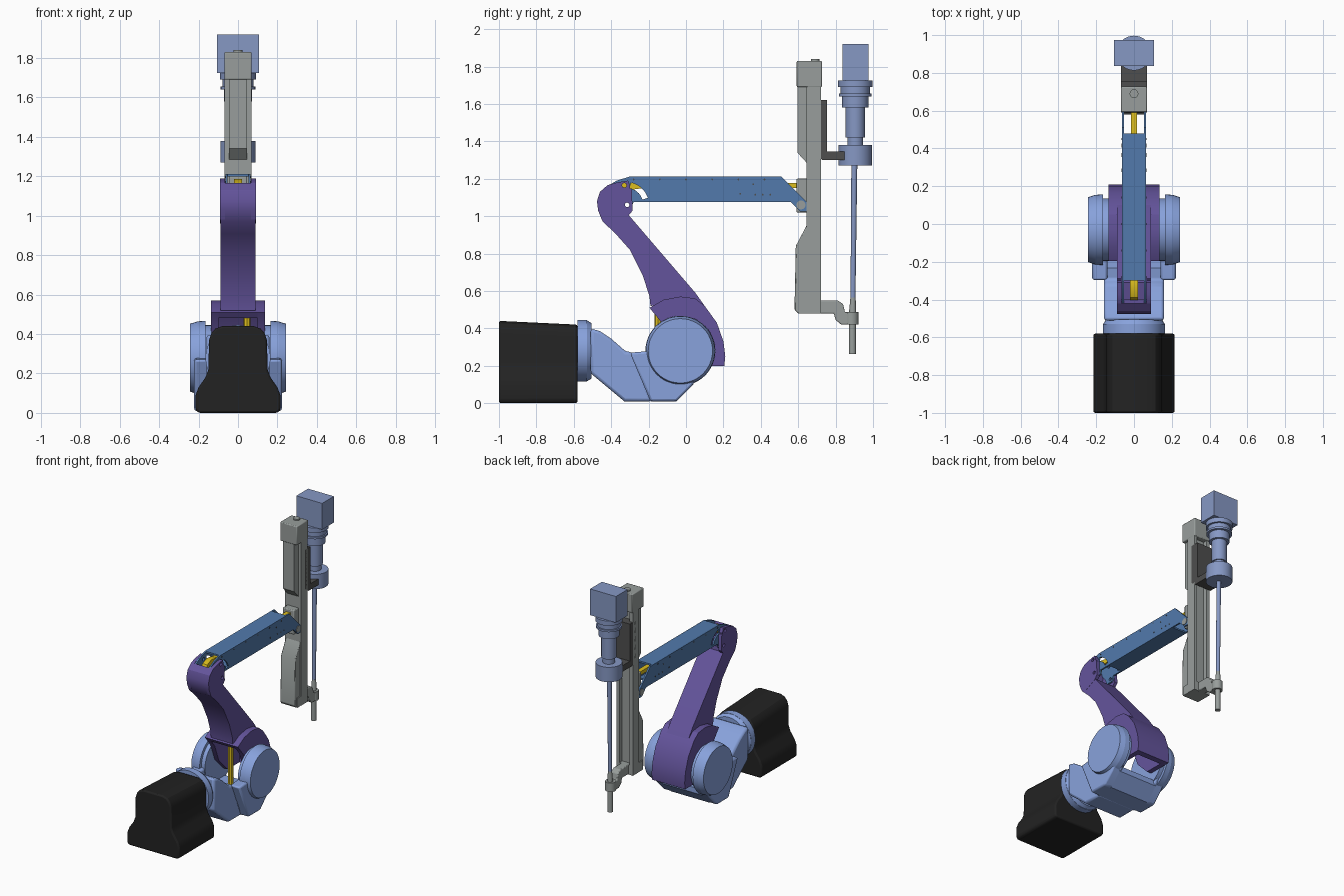
import bpy, bmesh, math
from mathutils import Vector

old = bpy.data.objects.get("Cube")
if old:
    bpy.data.objects.remove(old)


def material(name, *srgb):
    lin = [((c / 255 + 0.055) / 1.055) ** 2.4 if c > 10 else c / 3295 for c in srgb] + [1]
    m = bpy.data.materials.new(name)
    m.use_nodes = True
    m.diffuse_color = lin
    m.node_tree.nodes["Principled BSDF"].inputs["Base Color"].default_value = lin
    return m


BLACK = material("black", 34, 34, 34)
LIGHT = material("light blue", 136, 162, 220)
PURPLE = material("purple", 100, 84, 156)
STEEL = material("steel blue", 82, 122, 172)
GREY = material("grey", 152, 158, 156)
DARK = material("dark grey", 78, 78, 78)
YELLOW = material("yellow", 220, 190, 30)
MOTOR = material("grey blue", 134, 152, 196)
parts = []


def finish(name, bm, mat, bevel=0):
    bmesh.ops.recalc_face_normals(bm, faces=bm.faces)
    me = bpy.data.meshes.new(name)
    bm.to_mesh(me)
    bm.free()
    ob = bpy.data.objects.new(name, me)
    bpy.context.collection.objects.link(ob)
    me.materials.append(mat)
    if bevel:
        b = ob.modifiers.new("bevel", "BEVEL")
        b.width, b.segments, b.limit_method = bevel, 2, "ANGLE"
        b.angle_limit = math.radians(40)
    parts.append(ob)
    return ob


def prism(name, pts, a, b, mat, bevel=0, axis="x"):
    """Extrude a (y, z) profile along x, or an (x, z) profile along y."""
    bm = bmesh.new()
    place = (lambda p, t: (t, *p)) if axis == "x" else (lambda p, t: (p[0], t, p[1]))
    lo = [bm.verts.new(place(p, a)) for p in pts]
    hi = [bm.verts.new(place(p, b)) for p in pts]
    bm.faces.new(lo)
    bm.faces.new(hi)
    for i in range(len(pts)):
        j = (i + 1) % len(pts)
        bm.faces.new((lo[i], lo[j], hi[j], hi[i]))
    return finish(name, bm, mat, bevel)


def pair(name, pts, a, b, mat, bevel=0):
    return [prism(side + name, pts, s * a, s * b, mat, bevel)
            for s, side in ((1, "left_"), (-1, "right_"))]


def box(name, x, y, z, mat, bevel=0):
    return prism(name, [(y[0], z[0]), (y[1], z[0]), (y[1], z[1]), (y[0], z[1])],
                 x[0], x[1], mat, bevel)


def rod(name, p, q, r, mat, r2=None, n=32):
    p, q = Vector(p), Vector(q)
    bm = bmesh.new()
    bmesh.ops.create_cone(bm, cap_ends=True, segments=n, radius1=r,
                          radius2=r if r2 is None else r2, depth=(q - p).length)
    rot = (q - p).to_track_quat("Z", "Y").to_matrix().to_4x4()
    bmesh.ops.transform(bm, matrix=rot, verts=bm.verts)
    bmesh.ops.translate(bm, vec=(p + q) / 2, verts=bm.verts)
    return finish(name, bm, mat)


# Black rear-drive cover
half = [(0.2, 0), (0.215, 0.015), (0.215, 0.09), (0.2, 0.13), (0.165, 0.18), (0.15, 0.22),
        (0.147, 0.37), (0.135, 0.405), (0.115, 0.428), (0.08, 0.44)]
cover = prism("base_cover", half + [(-x, z) for x, z in reversed(half)], -1, -0.58,
              BLACK, 0.012, "y")
for v in cover.data.vertices:
    if v.co.y > -0.7 and v.co.z > 0.3:
        v.co.z -= 0.02

# Base flange, neck and cradle
rod("base_flange", (0, -0.58, 0.28), (0, -0.53, 0.28), 0.165, LIGHT, n=40)
rod("flange_ring", (0, -0.53, 0.28), (0, -0.505, 0.28), 0.163, LIGHT, 0.148, 40)
prism("base_neck", [(-0.51, 0.4), (-0.46, 0.385), (-0.4, 0.345), (-0.32, 0.275), (-0.29, 0.275),
                    (-0.18, 0.01), (-0.33, 0.01), (-0.51, 0.16)], -0.16, 0.16, LIGHT, 0.02)
prism("cradle_floor", [(-0.25, 0.14), (-0.19, 0.01), (-0.05, 0.01), (0.04, 0.1), (0.04, 0.14)],
      -0.16, 0.16, LIGHT)
pair("cradle_cheek", [(-0.3, 0.27), (-0.19, 0.01), (-0.05, 0.01), (0.03, 0.09), (0.1, 0.2),
                      (0.1, 0.28), (-0.18, 0.28)], 0.14, 0.222, LIGHT, 0.012)
for s, side in ((1, "left"), (-1, "right")):
    for label, a, b, r, r2 in (("bearing", 0.135, 0.165, 0.165, 0.165),
                               ("wheel", 0.165, 0.205, 0.187, 0.184),
                               ("wheel_cap", 0.205, 0.243, 0.184, 0.172)):
        rod(f"{side}_{label}", (s * a, -0.03, 0.28), (s * b, -0.03, 0.28), r, LIGHT, r2, 48)

# Lower arm hub: hollow shell open toward the front
crown = [(-0.195, 0.51), (-0.12, 0.553), (-0.03, 0.57), (0.05, 0.56), (0.1, 0.52),
         (0.165, 0.43), (0.2, 0.33), (0.21, 0.25), (0.205, 0.2)]
prism("hub_shell", crown + [(0.16, 0.2), (0.16, 0.31), (0.12, 0.41), (0.05, 0.5), (-0.03, 0.53),
                            (-0.12, 0.515), (-0.17, 0.48)], -0.11, 0.11, PURPLE)
pair("hub_cheek", crown + [(0.02, 0.2), (-0.08, 0.3), (-0.13, 0.43)], 0.1, 0.136, PURPLE)
rod("balance_link", (0.046, -0.15, 0.17), (0.046, -0.15, 0.515), 0.018, YELLOW, n=8)

# Lower arm with a forked head
prism("lower_arm", [(-0.42, 1.165), (-0.46, 1.13), (-0.476, 1.08), (-0.47, 1.03), (-0.445, 0.97),
                    (-0.38, 0.91), (-0.3, 0.82), (-0.23, 0.68), (-0.195, 0.57), (-0.19, 0.52),
                    (0, 0.54), (0.1, 0.52), (0.05, 0.59), (-0.31, 1.01), (-0.4, 0.99),
                    (-0.425, 1.05), (-0.4, 1.13)], -0.09, 0.09, PURPLE)
head = pair("arm_head_cheek", [(-0.42, 1.165), (-0.37, 1.18), (-0.31, 1.19), (-0.29, 1.14),
                               (-0.285, 1.03), (-0.31, 1.0), (-0.4, 0.96), (-0.45, 0.98),
                               (-0.47, 1.03), (-0.476, 1.08), (-0.46, 1.13)],
            0.066, 0.091, PURPLE)

# Forearm: hollow box beam
beam = pair("forearm_side", [(-0.43, 1.155), (-0.37, 1.19), (-0.3, 1.212), (0.51, 1.212),
                             (0.65, 1.07), (0.65, 1.025), (0.61, 1.025), (0.56, 1.075),
                             (-0.28, 1.075), (-0.3, 1.035), (-0.35, 1.035), (-0.37, 1.08)],
            0.052, 0.064, STEEL)
box("forearm_top", (-0.053, 0.053), (-0.3, 0.48), (1.2, 1.212), STEEL)
box("forearm_bottom", (-0.053, 0.053), (-0.2, 0.48), (1.075, 1.087), STEEL)
bolts = [(-0.28 + 0.14 * i, 1.196) for i in range(6)]
bolts += [(0.29, 1.12), (0.36, 1.17), (0.37, 1.115), (0.41, 1.115), (0.45, 1.115)]
for y, z in bolts:
    for s in (-1, 1):
        rod("forearm_bolt", (s * 0.06, y, z), (s * 0.066, y, z), 0.005, DARK, n=8)

# Slots and pin holes through the joints
arc = [(r, math.radians(a)) for r, span in ((0.092, range(18, 79, 12)), (0.122, range(78, 17, -12)))
       for a in span]
slot = [(-0.32 + r * math.cos(a), 1.06 + r * math.sin(a)) for r, a in arc]
cutters = [prism("slot_cutter", slot, -0.2, 0.2, DARK)]
for y, z in ((-0.33, 1.165), (-0.315, 1.06)):
    cutters.append(rod("pin_cutter", (-0.2, y, z), (0.2, y, z), 0.012, DARK, n=16))
for cut in cutters:
    cut.hide_render = True
    parts.remove(cut)
bpy.context.view_layer.update()
for ob in head + beam:
    for cut in cutters:
        mod = ob.modifiers.new("hole", "BOOLEAN")
        mod.operation, mod.object = "DIFFERENCE", cut
        bpy.context.view_layer.objects.active = ob
        bpy.ops.object.modifier_apply(modifier=mod.name)
for cut in cutters:
    bpy.data.objects.remove(cut)

# Yellow parallel linkage inside the forearm
prism("link_crank", [(-0.41, 1.12), (-0.39, 1.165), (-0.34, 1.185), (-0.27, 1.175), (-0.23, 1.15),
                     (-0.3, 1.14), (-0.36, 1.145), (-0.385, 1.1)], -0.02, 0.02, YELLOW)
box("link_rod", (-0.017, 0.017), (-0.28, 0.6), (1.15, 1.178), YELLOW)

# Vertical column
box("column_web", (-0.066, 0.066), (0.645, 0.69), (0.49, 1.72), GREY)
for s, side in ((1, "left"), (-1, "right")):
    box(side + "_column_flange", sorted((s * 0.042, s * 0.068)), (0.65, 0.722), (0.48, 1.72), GREY)
    rod(side + "_wrist_pin", (s * 0.05, 0.615, 1.06), (s * 0.068, 0.615, 1.06), 0.024, GREY)
box("column_head", (-0.069, 0.069), (0.592, 0.727), (1.69, 1.83), GREY, 0.006)
prism("column_front_rib", [(0.595, 1.7), (0.595, 1.34), (0.65, 1.28), (0.66, 1.7)],
      -0.046, 0.046, GREY)
prism("column_lower_block", [(0.65, 0.96), (0.587, 0.84), (0.58, 0.5), (0.6, 0.48), (0.69, 0.48),
                             (0.69, 0.96)], -0.06, 0.06, GREY, 0.006)
box("column_foot", (-0.067, 0.067), (0.6, 0.72), (0.48, 0.55), GREY)
box("column_pivot", (-0.046, 0.046), (0.59, 0.66), (1.02, 1.2), GREY, 0.006)
rod("column_knob", (0, 0.69, 1.82), (0, 0.69, 1.84), 0.023, GREY)

# Carriage bracket and lower spindle guide
prism("carriage_bracket", [(0.69, 1.62), (0.755, 1.62), (0.755, 1.345), (0.85, 1.345),
                           (0.85, 1.3), (0.73, 1.3), (0.69, 1.33)], -0.068, 0.068, DARK)
prism("guide_arm", [(0.71, 0.55), (0.81, 0.55), (0.84, 0.53), (0.85, 0.485), (0.89, 0.485),
                    (0.89, 0.42), (0.83, 0.42), (0.8, 0.445), (0.79, 0.48), (0.71, 0.48)],
      -0.03, 0.03, GREY, 0.006)
rod("guide_collar", (0, 0.885, 0.42), (0, 0.885, 0.487), 0.037, GREY)
rod("spindle_tip", (0, 0.89, 0.262), (0, 0.89, 0.46), 0.019, GREY)
rod("spindle_sleeve", (0, 0.89, 0.46), (0, 0.893, 0.565), 0.021, GREY, 0.014)
rod("spindle_shaft", (0, 0.892, 0.5), (0, 0.9, 1.28), 0.013, MOTOR, 0.016)

# Drive unit stacked on the spindle
for name, z0, z1, r in (("drive_collar", 1.27, 1.38, 0.09), ("drive_neck", 1.38, 1.43, 0.042),
                        ("drive_tube", 1.42, 1.58, 0.052), ("drive_step", 1.58, 1.64, 0.07),
                        ("drive_ring", 1.64, 1.655, 0.088), ("drive_drum", 1.655, 1.69, 0.078),
                        ("drive_plate", 1.69, 1.725, 0.092)):
    rod(name, (0, 0.905, z0), (0, 0.905, z1), r, MOTOR)
box("drive_motor", (-0.106, 0.106), (0.837, 0.975), (1.725, 1.92), MOTOR)

# Smooth the curved surfaces, keep hard edges
bpy.ops.object.select_all(action="DESELECT")
for ob in parts:
    ob.select_set(True)
bpy.context.view_layer.objects.active = parts[0]
bpy.ops.object.shade_smooth_by_angle(angle=math.radians(30))
